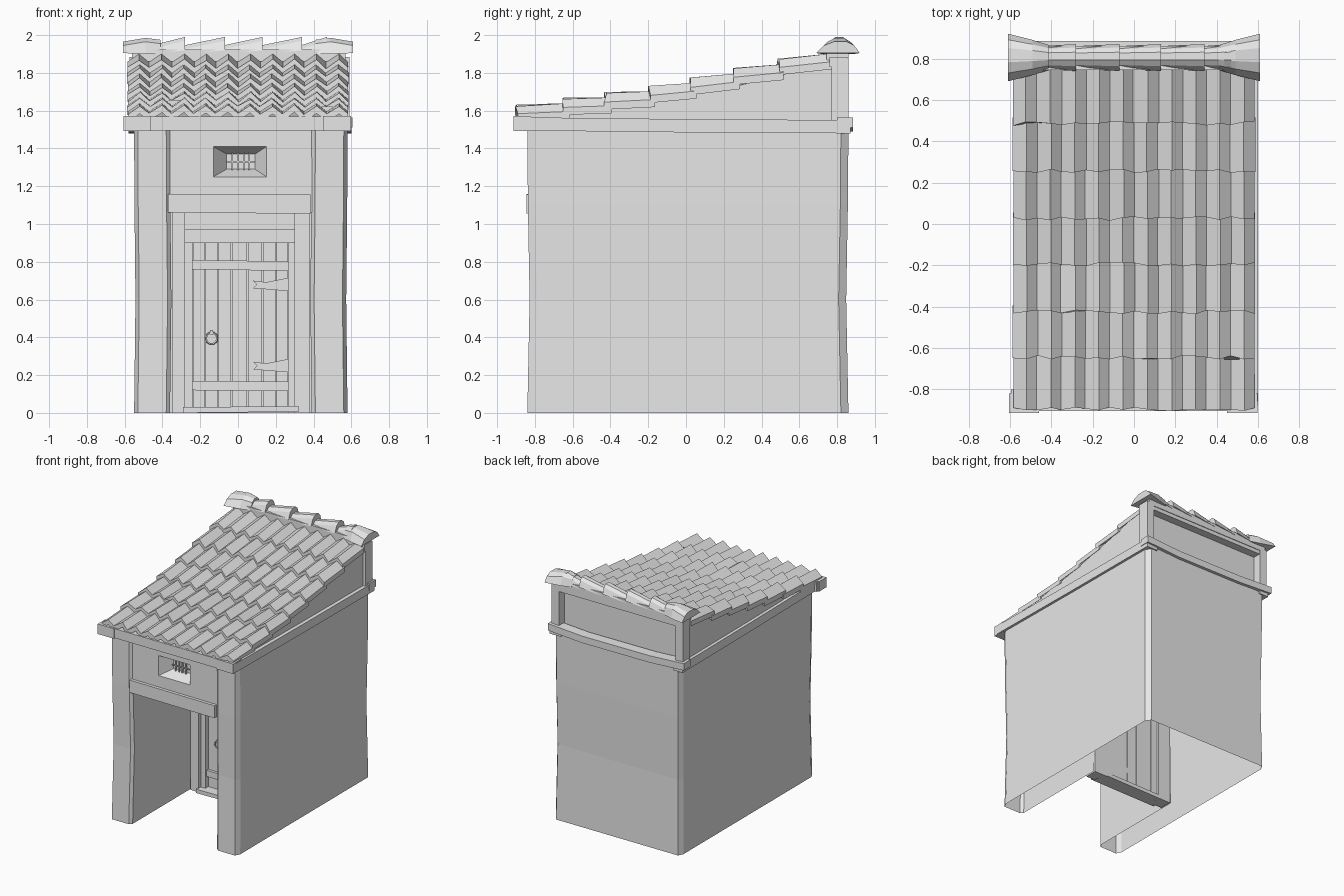
import bpy, bmesh, math, random
from mathutils import Vector

random.seed(4)
cube = bpy.data.objects.get("Cube")
if cube:
    bpy.data.objects.remove(cube, do_unlink=True)

grey = bpy.data.materials.new("plain_grey")
grey.use_nodes = True
grey.diffuse_color = (0.8, 0.8, 0.8, 1)
grey.node_tree.nodes["Principled BSDF"].inputs["Base Color"].default_value = grey.diffuse_color


def finish(name, bm, fix=True):
    if fix:
        bmesh.ops.recalc_face_normals(bm, faces=bm.faces)
    mesh = bpy.data.meshes.new(name)
    bm.to_mesh(mesh)
    bm.free()
    mesh.materials.append(grey)
    obj = bpy.data.objects.new(name, mesh)
    bpy.context.collection.objects.link(obj)
    return obj


def loft(name, rings, closed=True, caps=(True, True), fix=True):
    """Skin a list of matching point rings."""
    bm = bmesh.new()
    rows = [[bm.verts.new(p) for p in ring] for ring in rings]
    n = len(rows[0])
    for a, b in zip(rows, rows[1:]):
        for i in range(n if closed else n - 1):
            j = (i + 1) % n
            bm.faces.new((a[i], a[j], b[j], b[i]))
    if caps[0]:
        bm.faces.new(rows[0][::-1])
    if caps[1]:
        bm.faces.new(rows[-1])
    return finish(name, bm, fix)


def box(name, x, y, z, tilt=0.0):
    """Box from three (min, max) ranges; tilt lifts the +x end."""
    ring = lambda px, d: [(px, y[0], z[0] + d), (px, y[1], z[0] + d),
                          (px, y[1], z[1] + d), (px, y[0], z[1] + d)]
    return loft(name, [ring(x[0], 0), ring(x[1], tilt)])


def rect(x, y, z):
    return [(x[0], y, z[0]), (x[1], y, z[0]), (x[1], y, z[1]), (x[0], y, z[1])]


# Hollow walls: one open plan outline with a passage, slightly pinched at mid height
plan = [(0.39, 0), (0.39, -0.82), (0.41, -0.84), (0.56, -0.84), (0.58, -0.80),
        (0.58, 0.82), (0.55, 0.86), (-0.53, 0.86), (-0.55, 0.82),
        (-0.55, -0.80), (-0.53, -0.84), (-0.38, -0.84), (-0.36, -0.82), (-0.36, 0)]
levels = [(0, 0), (0.6, 0.012), (1.1, 0.003), (1.5, 0)]
rings = []
for z, pinch in levels:
    rings.append([(x - math.copysign(pinch * (0.6 if abs(x) > 0.5 else -0.6), x),
                   y - math.copysign(pinch, y) if y else y, z) for x, y in plan])
loft("walls", rings, closed=False, caps=(False, False), fix=False)

# Wall over the passage with a splayed window niche
loft("window_wall", [rect((-0.37, 0.40), -0.82, (1.06, 1.52)),
                     rect((-0.13, 0.15), -0.82, (1.25, 1.41)),
                     rect((-0.06, 0.09), -0.73, (1.29, 1.37))],
     caps=(False, True), fix=False)
for i in range(4):
    x = -0.03 + i * 0.03
    box(f"window_bar_{i + 1}", (x - 0.004, x + 0.004), (-0.75, -0.74), (1.285, 1.375))
box("window_cross_bar", (-0.06, 0.09), (-0.752, -0.744), (1.325, 1.333))
box("passage_ceiling", (-0.37, 0.39), (-0.80, 0.0), (1.06, 1.07))
box("passage_lintel", (-0.37, 0.385), (-0.845, -0.74), (1.06, 1.16), -0.005)

# Door frame
box("right_outer_post", (-0.35, -0.28), (-0.10, 0.0), (0, 1.06))
box("left_outer_post", (0.30, 0.38), (-0.10, 0.0), (0, 1.06))
box("right_jamb", (-0.28, -0.24), (-0.07, 0.0), (0, 0.98))
box("left_jamb", (0.265, 0.30), (-0.07, 0.0), (0, 0.98))
box("door_header", (-0.28, 0.30), (-0.09, 0.0), (0.90, 0.97))
box("upper_header", (-0.28, 0.30), (-0.075, 0.0), (0.97, 1.06))
box("door_sill", (-0.29, 0.32), (-0.12, 0.0), (0, 0.03), 0.006)

# Door: planks, ledgers, hinges and ring
edges = [-0.24, -0.175, -0.105, -0.035, 0.05, 0.13, 0.20, 0.265]
for i, (a, b) in enumerate(zip(edges, edges[1:])):
    shift = random.uniform(-0.006, 0.006)
    box(f"door_plank_{i + 1}", (a + 0.002, b - 0.002), (-0.03 + shift, -0.012 + shift), (0.03, 0.90))
box("lower_ledger", (-0.24, 0.265), (-0.055, -0.02), (0.12, 0.17), -0.005)
box("upper_ledger", (-0.24, 0.265), (-0.055, -0.02), (0.76, 0.81), -0.008)
for name, z in (("lower_hinge", 0.25), ("upper_hinge", 0.68)):
    outline = [(0.265, z + 0.035), (0.265, z - 0.035), (0.08, z - 0.02),
               (0.10, z), (0.08, z + 0.02), (0.15, z + 0.012)]
    loft(name, [[(x, y, pz) for x, pz in outline] for y in (-0.048, -0.025)])
bpy.ops.mesh.primitive_torus_add(major_segments=10, minor_segments=5, major_radius=0.03,
                                 minor_radius=0.006, location=(-0.14, -0.05, 0.395),
                                 rotation=(math.pi / 2, 0, 0))
bpy.context.object.name = "door_ring"
bpy.context.object.data.materials.append(grey)
box("ring_staple", (-0.147, -0.133), (-0.06, -0.02), (0.415, 0.44))

# Beams round the wall top
box("front_beam", (-0.595, 0.59), (-0.905, -0.80), (1.495, 1.57))
box("right_beam_end", (-0.605, -0.46), (-0.913, -0.82), (1.492, 1.572))
box("left_beam_end", (0.45, 0.597), (-0.913, -0.82), (1.492, 1.572))
for name, s, out in (("right_rail", -1, 0.58), ("left_rail", 1, 0.60)):
    loft(name, [[(s * 0.50, y, z - 0.07), (s * out, y, z - 0.07),
                 (s * out, y, z), (s * 0.50, y, z)]
                for y, z in ((-0.88, 1.565), (0.0, 1.555), (0.87, 1.55))])
loft("back_rail", [[(x, 0.80, z - 0.055), (x, 0.885, z - 0.055), (x, 0.885, z), (x, 0.80, z)]
                   for x, z in ((-0.60, 1.565), (-0.3, 1.548), (0.3, 1.545), (0.605, 1.565))])

# Gable body under the roof; its back face is the recessed rear panel
gable = [(-0.84, 1.54), (0.79, 1.50), (0.79, 1.86), (0.4, 1.76), (0.0, 1.675), (-0.4, 1.61), (-0.84, 1.57)]
loft("gable", [[(x, y, z) for y, z in gable] for x in (-0.555, 0.57)])
for name, x in (("right_back_post", (-0.575, -0.51)), ("left_back_post", (0.525, 0.59))):
    box(name, x, (0.77, 0.86), (1.53, 1.88))
box("back_top_beam", (-0.575, 0.59), (0.76, 0.855), (1.83, 1.885))

# Overlapping rows of zigzag roof tiles
starts = [(-0.895, 1.605), (-0.645, 1.642), (-0.425, 1.672), (-0.195, 1.705),
          (0.025, 1.75), (0.255, 1.80), (0.485, 1.848), (0.74, 1.905)]
columns, pitch, thick = 10, 0.117, 0.04
for r, ((y0, z0), (y1, z1)) in enumerate(zip(starts, starts[1:])):
    front, back = [], []
    for i in range(columns * 2 + 1):
        x = -0.585 + (i // 2) * pitch + (0.55 * pitch if i % 2 else 0)
        x += random.uniform(-0.004, 0.004)
        crest = 0.022 if i % 2 else -0.022
        jy, jz = random.uniform(-0.01, 0.01), random.uniform(-0.005, 0.005)
        front.append(Vector((x, y0 + jy, z0 + crest + jz)))
        back.append(Vector((x, y1 + 0.03, z1 - 0.024 + crest)))
    drop = Vector((0, 0, -thick))
    loft(f"tile_row_{r + 1}", [edge + [p + drop for p in reversed(edge)] for edge in (front, back)])

# Ridge: base, tilted cap tiles and flared ends
box("ridge_base", (-0.56, 0.57), (0.745, 0.86), (1.86, 1.925))


def cap(x, half, low, top, y=0.805):
    return [(x, y - half, low), (x, y - half * 0.65, top - 0.02), (x, y - half * 0.2, top),
            (x, y + half * 0.4, top), (x, y + half * 0.75, top - 0.02), (x, y + half, low)]


seams = [-0.46, -0.29, -0.08, 0.12, 0.33, 0.46]
for i, (a, b) in enumerate(zip(seams, seams[1:])):
    loft(f"ridge_tile_{i + 1}", [cap(a, 0.055, 1.90, 1.945), cap(b + 0.01, 0.065, 1.92, 1.99)])
for name, s in (("right_ridge_end", -1), ("left_ridge_end", 1)):
    loft(name, [cap(s * 0.41, 0.06, 1.90, 1.975), cap(s * 0.49, 0.085, 1.90, 1.985),
                cap(s * 0.61, 0.115, 1.905, 1.965)])
